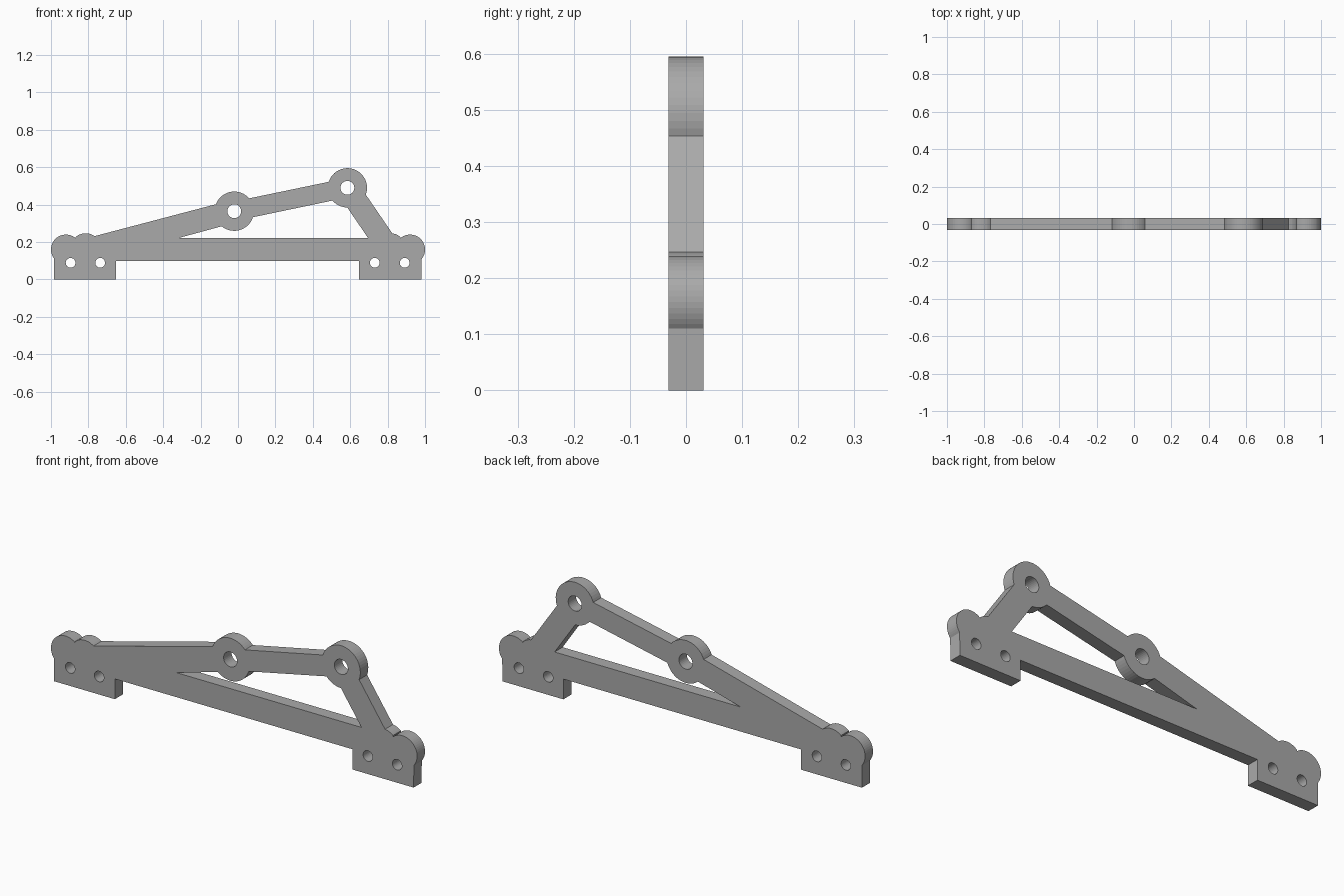
import bpy, bmesh
from math import atan2, cos, sin, tau, radians
from mathutils import Matrix

cube = bpy.data.objects.get("Cube")
if cube:
    bpy.data.objects.remove(cube, do_unlink=True)

HALF_DEPTH = 0.031
STEP = tau / 48


def arc(center, radius, start, end, clockwise=True):
    """Points on a circle, from the direction of start to that of end."""
    a = atan2(start[1] - center[1], start[0] - center[0])
    b = atan2(end[1] - center[1], end[0] - center[0])
    sweep = -((a - b) % tau) if clockwise else (b - a) % tau
    n = max(2, round(abs(sweep) / STEP))
    return [(center[0] + radius * cos(a + sweep * i / n),
             center[1] + radius * sin(a + sweep * i / n)) for i in range(n + 1)]


def circle(center, radius, n=32):
    return [(center[0] + radius * cos(tau * i / n),
             center[1] + radius * sin(tau * i / n)) for i in range(n)]


# Rounded lobes and bosses
end_l, bump_l = (-0.92, 0.16), (-0.815, 0.167)
end_r, bump_r = (0.92, 0.16), (0.815, 0.167)
mid, peak = (-0.02, 0.365), (0.585, 0.49)
LOBE, BOSS = 0.08, 0.105

# Outer outline: feet, end lobes, sloping beam, bosses and leg
outline = [(-0.651, 0.1), (-0.651, 0), (-0.983, 0)]
outline += arc(end_l, LOBE, (-0.983, 0.111), (-0.868, 0.221))
outline += arc(bump_l, LOBE, (-0.868, 0.227), (-0.768, 0.231))
outline += arc(mid, BOSS, (-0.118, 0.402), (0.06, 0.434))
outline += arc(peak, BOSS, (0.485, 0.522), (0.684, 0.453))
outline += arc(bump_r, LOBE, (0.825, 0.246), (0.868, 0.227))
outline += arc(end_r, LOBE, (0.868, 0.221), (0.981, 0.111))
outline += [(0.981, 0), (0.648, 0), (0.648, 0.1)]

# Triangular opening between the beams
opening = [(-0.32, 0.221)]
opening += arc(mid, BOSS, (-0.088, 0.283), (0.079, 0.333), False)
opening += arc(peak, BOSS, (0.503, 0.42), (0.584, 0.385), False)
opening += [(0.696, 0.221)]

# Pivot holes and bolt holes
holes = [circle(mid, 0.037), circle(peak, 0.037)]
holes += [circle((x, 0.089), 0.026) for x in (-0.895, -0.737, 0.731, 0.891)]

# Filled profile, extruded to thickness
curve = bpy.data.curves.new("bracket_profile", "CURVE")
curve.dimensions = "2D"
curve.fill_mode = "BOTH"
curve.extrude = HALF_DEPTH
for loop in [outline, opening] + holes:
    spline = curve.splines.new("POLY")
    spline.points.add(len(loop) - 1)
    for point, (x, z) in zip(spline.points, loop):
        point.co = (x, z, 0, 1)
    spline.use_cyclic_u = True
profile = bpy.data.objects.new("bracket_profile", curve)
bpy.context.collection.objects.link(profile)
bpy.context.view_layer.update()
evaluated = profile.evaluated_get(bpy.context.evaluated_depsgraph_get())
mesh = bpy.data.meshes.new_from_object(evaluated)
bpy.data.objects.remove(profile, do_unlink=True)

# Weld caps to walls and stand the plate upright
bm = bmesh.new()
bm.from_mesh(mesh)
bmesh.ops.remove_doubles(bm, verts=bm.verts, dist=0.0001)
bmesh.ops.transform(bm, matrix=Matrix.Rotation(radians(90), 4, "X"), verts=bm.verts)
bmesh.ops.recalc_face_normals(bm, faces=bm.faces)
for face in bm.faces:
    face.smooth = False
bm.to_mesh(mesh)
bm.free()

grey = bpy.data.materials.new("plain_grey")
grey.use_nodes = True
color = (0.4, 0.4, 0.4, 1)
grey.diffuse_color = color
grey.node_tree.nodes["Principled BSDF"].inputs["Base Color"].default_value = color
mesh.materials.clear()
mesh.materials.append(grey)
bracket = bpy.data.objects.new("bracket_plate", mesh)
bpy.context.collection.objects.link(bracket)
